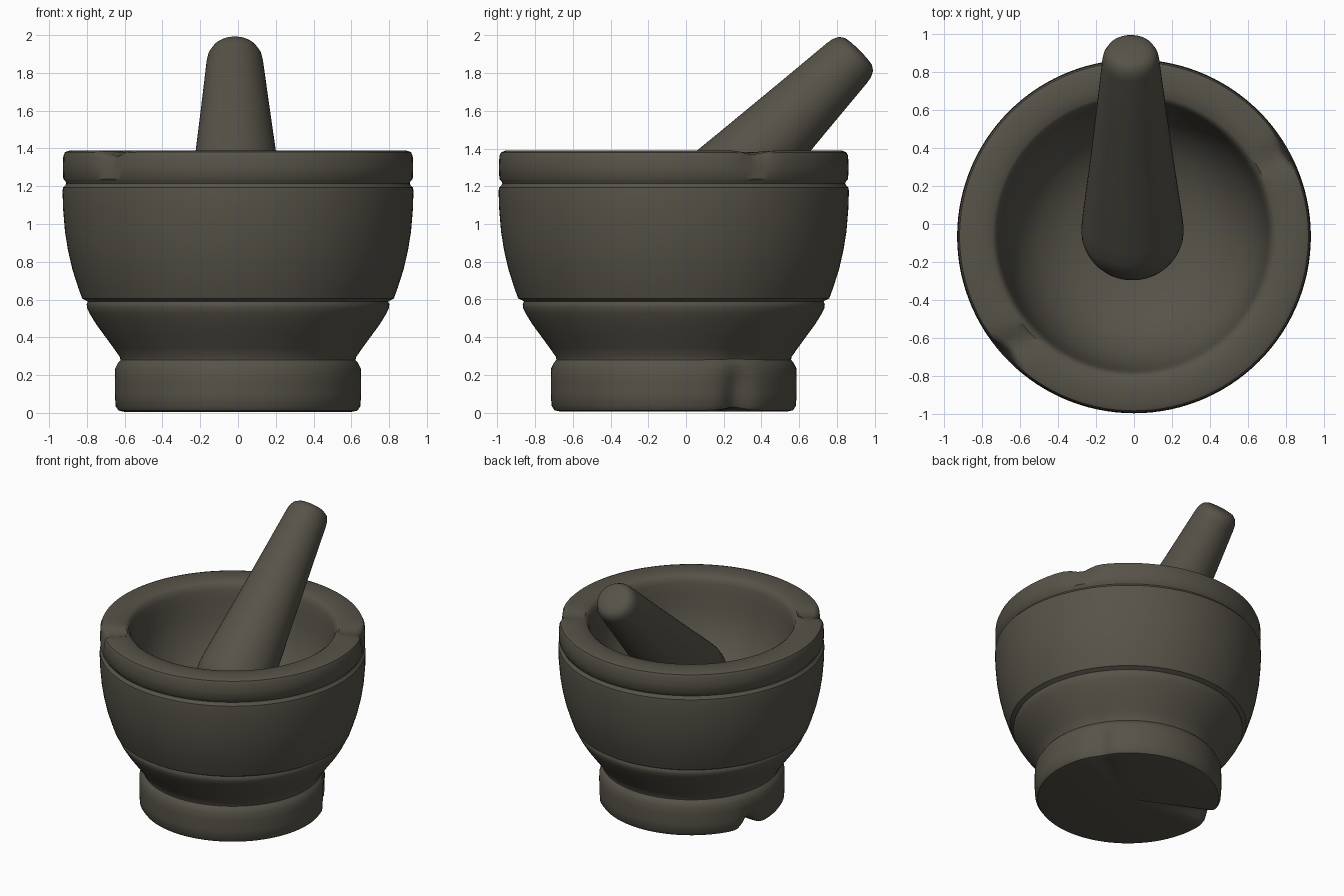
import bpy, bmesh, math
from mathutils import Matrix, Vector

if "Cube" in bpy.data.objects:
    bpy.data.objects.remove(bpy.data.objects["Cube"])

stone = bpy.data.materials.new("dark_stone")
stone.diffuse_color = (0.095, 0.086, 0.066, 1)
stone.use_nodes = True
stone.node_tree.nodes["Principled BSDF"].inputs["Base Color"].default_value = stone.diffuse_color


def lathe(name, profile, segs, matrix, deform=None):
    """Spin an (r, z) profile about z; points with r = 0 become poles."""
    bm = bmesh.new()
    rings = []
    for r, z in profile:
        n = 1 if r == 0 else segs
        ring = []
        for i in range(n):
            a = 2 * math.pi * i / segs
            rr, zz = deform(r, z, math.degrees(a)) if deform else (r, z)
            ring.append(bm.verts.new((rr * math.cos(a), rr * math.sin(a), zz)))
        rings.append(ring)
    for a, b in zip(rings, rings[1:]):
        for i in range(segs):
            j = (i + 1) % segs
            if len(a) == 1:
                bm.faces.new((a[0], b[j], b[i]))
            elif len(b) == 1:
                bm.faces.new((a[i], a[j], b[0]))
            else:
                bm.faces.new((a[i], a[j], b[j], b[i]))
    bmesh.ops.recalc_face_normals(bm, faces=bm.faces)
    mesh = bpy.data.meshes.new(name)
    bm.to_mesh(mesh)
    bm.free()
    mesh.materials.append(stone)
    ob = bpy.data.objects.new(name, mesh)
    ob.matrix_world = matrix
    bpy.context.collection.objects.link(ob)
    bpy.ops.object.select_all(action='DESELECT')
    ob.select_set(True)
    bpy.context.view_layer.objects.active = ob
    bpy.ops.object.shade_smooth_by_angle(angle=math.radians(40))
    return ob


# Chips in the stone: angle, width in degrees, height, height spread, inward, upward
chips = [(222, 5, 1.38, 0.09, 0.035, -0.03), (29, 5, 1.38, 0.09, 0.03, -0.02),
         (32, 7, 0.08, 0.16, 0.045, 0.02), (165, 6, 0.00, 0.09, 0.05, 0.06)]


def chipped(r, z, deg):
    if r < 0.6 or (r < 0.78 and z > 0.7):
        return r, z
    r0, z0 = r, z
    for a, w, h, s, inward, up in chips:
        d = (deg - a + 180) % 360 - 180
        k = math.exp(-(d / w) ** 2 - ((z0 - h) / s) ** 2)
        r -= inward * k
        z += up * k
    return r, z


# Mortar: foot, waist, grooved body, rim and hollow
mortar_profile = [
    (0, 0.005), (0.60, 0.005), (0.632, 0.012), (0.648, 0.035), (0.652, 0.10),
    (0.652, 0.18), (0.65, 0.235), (0.637, 0.262), (0.622, 0.28), (0.626, 0.297),
    (0.66, 0.345), (0.70, 0.40), (0.75, 0.468), (0.785, 0.525), (0.80, 0.556),
    (0.801, 0.575), (0.795, 0.59), (0.808, 0.597), (0.825, 0.605),
    (0.845, 0.66), (0.877, 0.76), (0.90, 0.86), (0.916, 0.96), (0.926, 1.08),
    (0.929, 1.17), (0.927, 1.193), (0.914, 1.205), (0.909, 1.215), (0.914, 1.226),
    (0.925, 1.24), (0.927, 1.30), (0.925, 1.36), (0.916, 1.38), (0.89, 1.39),
    (0.80, 1.388), (0.745, 1.382), (0.725, 1.368), (0.712, 1.33), (0.70, 1.26),
    (0.685, 1.15), (0.65, 1.02), (0.585, 0.90), (0.49, 0.80), (0.36, 0.73),
    (0.20, 0.69), (0, 0.675)]
lathe("mortar", mortar_profile, 120, Matrix.Translation((0, -0.065, 0)), chipped)

# Pestle: tapered rod with a rounded grinding end, leaning back at 45 degrees
pestle_profile = [(0, -0.262)]
pestle_profile += [(0.27 * math.sin(t), -0.262 * math.cos(t) ** 1.0)
                   for t in [math.radians(d) for d in range(10, 81, 10)]]
pestle_profile += [(0.269, 0.0), (0.262, 0.09), (0.22, 0.50), (0.182, 0.90),
                   (0.15, 1.25), (0.144, 1.285), (0.128, 1.318), (0.10, 1.337),
                   (0.06, 1.343), (0, 1.345)]
axis = Vector((-0.01, 1, 1.0)).normalized()
lean = axis.to_track_quat('Z', 'Y').to_matrix().to_4x4()
lathe("pestle", pestle_profile, 64, Matrix.Translation((-0.008, -0.03, 0.97)) @ lean)
